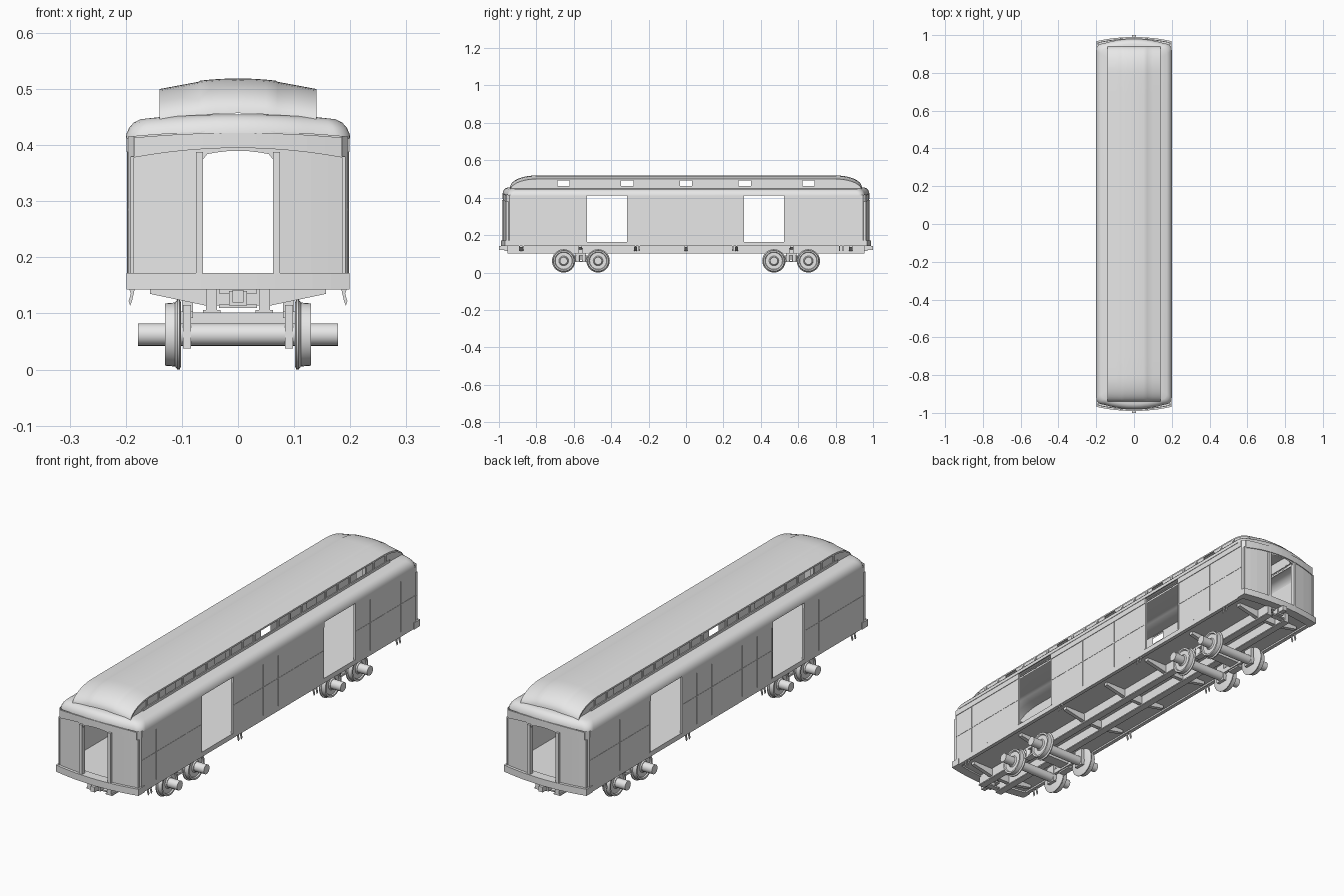
import bpy, bmesh, math
from mathutils import Matrix, Vector

if "Cube" in bpy.data.objects:
    bpy.data.objects.remove(bpy.data.objects["Cube"])

grey = bpy.data.materials.new("plain grey")
grey.diffuse_color = (0.8, 0.8, 0.8, 1)
grey.use_nodes = True
grey.node_tree.nodes["Principled BSDF"].inputs["Base Color"].default_value = grey.diffuse_color


def finish(name, bm, smooth=False):
    me = bpy.data.meshes.new(name)
    bm.to_mesh(me)
    bm.free()
    me.materials.append(grey)
    ob = bpy.data.objects.new(name, me)
    bpy.context.collection.objects.link(ob)
    if smooth:
        bpy.ops.object.select_all(action='DESELECT')
        ob.select_set(True)
        bpy.context.view_layer.objects.active = ob
        bpy.ops.object.shade_smooth_by_angle(angle=math.radians(35))
    return ob


def outward(bm):
    # open sheets: make every face look away from the middle of the car
    bm.normal_update()
    for f in bm.faces:
        c = f.calc_center_median()
        if f.normal.dot(c - Vector((0, max(-.8, min(.8, c.y)), .3))) < 0:
            f.normal_flip()


def sheet(name, us, vs, fn, skip=lambda u, v: False, smooth=False):
    bm = bmesh.new()
    g = [[bm.verts.new(fn(u, v)) for v in vs] for u in us]
    for i in range(len(us) - 1):
        for j in range(len(vs) - 1):
            if not skip((us[i] + us[i + 1]) / 2, (vs[j] + vs[j + 1]) / 2):
                bm.faces.new((g[i][j], g[i + 1][j], g[i + 1][j + 1], g[i][j + 1]))
    outward(bm)
    return finish(name, bm, smooth)


def boxes(name, items):
    # each item: x0, x1, y0, y1, z0, z1
    bm = bmesh.new()
    for a, b, c, d, e, f in items:
        m = Matrix.Translation(((a + b) / 2, (c + d) / 2, (e + f) / 2)) @ Matrix.Diagonal((abs(b - a), abs(d - c), abs(f - e), 1))
        bmesh.ops.create_cube(bm, size=1, matrix=m)
    return finish(name, bm)


def prism(bm, pts, offset):
    lo = [bm.verts.new(p) for p in pts]
    hi = [bm.verts.new(Vector(p) + Vector(offset)) for p in pts]
    bm.faces.new(lo)
    bm.faces.new(hi[::-1])
    for i in range(len(lo)):
        j = (i + 1) % len(lo)
        bm.faces.new((lo[j], lo[i], hi[i], hi[j]))


def lathe_x(name, prof, y, z, n=32):
    bm = bmesh.new()
    rings = [[bm.verts.new((x, y + r * math.cos(2 * math.pi * k / n), z + r * math.sin(2 * math.pi * k / n)))
              for k in range(n)] for x, r in prof]
    for a, b in zip(rings, rings[1:]):
        for k in range(n):
            bm.faces.new((a[k], a[(k + 1) % n], b[(k + 1) % n], b[k]))
    bm.faces.new(rings[0])
    bm.faces.new(rings[-1])
    bmesh.ops.recalc_face_normals(bm, faces=bm.faces)
    return finish(name, bm, True)


def outline(w, c, bow, r):
    q = [(w, 0.0)] + [(w - r + r * math.cos(a * math.pi / 12), c - r + r * math.sin(a * math.pi / 12)) for a in range(7)]
    q += [((w - r) * f, c + bow * (1 - f * f)) for f in (.75, .5, .25, 0)]
    top = q + [(-x, y) for x, y in q[-2::-1]]
    return top + [(-x, -y) for x, y in top[1:-1]]


def y_end(x):
    return .945 if abs(x) > .19 else .958 + .02 * (1 - (x / .19) ** 2)


def bowed_bar(name, s, w, zlo, zhi, y0, y1):
    # solid strip following the bowed end of the car
    bm = bmesh.new()
    xs = [w * (i / 6 - 1) for i in range(13)]
    def base(x):
        return .958 + .02 * (1 - (x / .19) ** 2)
    rows = [[bm.verts.new((x, s * (base(x) + d), z(x))) for d, z in ((y0, zlo), (y1, zlo), (y1, zhi), (y0, zhi))] for x in xs]
    for a, b in zip(rows, rows[1:]):
        for k in range(4):
            bm.faces.new((a[k], a[(k + 1) % 4], b[(k + 1) % 4], b[k]))
    bm.faces.new(rows[0])
    bm.faces.new(rows[-1])
    bmesh.ops.recalc_face_normals(bm, faces=bm.faces)
    return finish(name, bm)


# side walls with two baggage doors each
doors = [(-.53, -.315), (.31, .525)]
sections = [(-.945, -.53), (-.315, .31), (.525, .945)]
for s, side in ((-1, "left"), (1, "right")):
    sheet(side + "_side_wall", [-.945, -.53, -.315, .31, .525, .945], [.145, .163, .415],
          lambda y, z: (s * .196, y, z),
          lambda y, z: z > .163 and any(a < y < b for a, b in doors))
    # panel battens, letterboard and door jambs
    trim = []
    for a, b in sections:
        trim.append((s * .196, s * .1985, a, b, .388, .412))
        trim.append((s * .196, s * .1972, a, b, .284, .287))
        n = round((b - a) / .105)
        trim += [(s * .196, s * .1972, a + (b - a) * k / n - .0012, a + (b - a) * k / n + .0012, .165, .388) for k in range(1, n)]
    for a, b in doors:
        trim += [(s * .188, s * .1975, a - .006, a, .163, .412), (s * .188, s * .1975, b, b + .006, .163, .412)]
    boxes(side + "_wall_trim", trim)

# bowed end walls with an arched doorway
half = [.02, .04, .055, .062, .075, .13, .16, .185, .196]
xs = [-x for x in half[::-1]] + [0] + half
def arch(x):
    return .375 if abs(x) > .06 else .39 - .006 * (x / .055) ** 2
for s, end in ((-1, "front"), (1, "back")):
    sheet(end + "_end_wall", xs, [0, 1, 2],
          lambda x, v: (x, s * y_end(x), (.145, arch(x), .415 + .01 * (1 - (x / .2) ** 2))[v]),
          lambda x, v: v < 1 and abs(x) < .062)
    bowed_bar(end + "_end_sill", s, .199, lambda x: .143, lambda x: .172, -.03, .012)
    bowed_bar(end + "_letterboard", s, .185, lambda x: .378 + .017 * (1 - (x / .185) ** 2),
              lambda x: .412 + .01 * (1 - (x / .2) ** 2), 0, .004)
    boxes(end + "_door_posts", [(q * .062, q * .075, s * .965, s * .985, .163, .388) for q in (-1, 1)]
          + [(q * .185, q * .192, s * .95, s * .962, .172, .38) for q in (-1, 1)])
    boxes(end + "_coupler", [(-.01, .01, s * .95, s, .12, .142), (-.034, .034, s * .93, s * .955, .11, .116),
                             (-.034, .034, s * .93, s * .955, .136, .143), (-.016, .016, s * .94, s * .97, .114, .14)])

# floor
bm = bmesh.new()
prism(bm, [(x, y, .15) for x, y in outline(.194, .945, .02, .012)], (0, 0, .013))
bmesh.ops.recalc_face_normals(bm, faces=bm.faces)
finish("floor", bm)

# lower roof with rolled edge, open beneath the clerestory
bm = bmesh.new()
loops = []
for w, c, bow, r, z in [(.196, .951, .024, .03, .411), (.2, .955, .025, .034, .412), (.199, .954, .025, .034, .42),
                        (.194, .949, .025, .034, .431), (.186, .941, .025, .034, .44), (.174, .929, .024, .03, .445), (.13, .89, .02, .02, .447)]:
    loops.append([bm.verts.new((x, y, z + .01 * max(0, 1 - (x / .185) ** 2) * (1 if z < .446 else .8))) for x, y in outline(w, c, bow, r)])
for a, b in zip(loops, loops[1:]):
    for k in range(len(a)):
        m = (k + 1) % len(a)
        bm.faces.new((a[k], a[m], b[m], b[k]))
outward(bm)
finish("lower_roof", bm, True)

# clerestory roof, curving down at both ends
def edge_z(y):
    t = max(0, (abs(y) - .8) / .14)
    return .438 + .062 * math.sqrt(max(0, 1 - t * t))
curve = [.8 + .14 * math.sin(k * math.pi / 20) for k in range(11)]
wins = [-.655, -.315, 0, .315, .655]
ys = sorted([-y for y in curve] + curve + [w + d for w in wins for d in (-.033, .033)])
def crown(x):
    a = abs(x)
    return .019 - .004 * (a / .067) ** 2 if a <= .0675 else .013 * (.14 - a) / .07
rx = [.0, .03, .05, .067, .07, .1, .14]
sheet("clerestory_roof", [-x for x in rx[:0:-1]] + rx, ys, lambda x, y: (x, y, edge_z(y) + crown(x)), smooth=True)
for s, side in ((-1, "left"), (1, "right")):
    sheet(side + "_clerestory_eave", ys, [0, 1], lambda y, v: (s * .14, y, edge_z(y) - .007 * v))
    sheet(side + "_clerestory_wall", ys, [0, 1, 2, 3],
          lambda y, v: (s * .134, y, min(edge_z(y), (.438, .462, .496, .503)[v])),
          lambda y, v: 1 < v < 2 and any(abs(y - w) < .03 for w in wins))
    posts = [-.82 + .082 * k for k in range(21)]
    boxes(side + "_clerestory_posts", [(s * .133, s * .138, y - .005, y + .005, .445, edge_z(y) - .002)
                                       for y in posts if all(abs(y - w) > .037 for w in wins)]
          + [(s * .133, s * .138, -.85, .85, .447, .46)])

# centre sills as I-beams, cross bearers and floor joists
boxes("centre_sills", [b for q in (-1, 1) for b in (
    (q * .037, q * .057, -.955, .955, .105, .15), (q * .031, q * .062, -.955, .955, .101, .106))])
bearer_y = [-.88, -.565, -.27, 0, .27, .565, .88]
bm = bmesh.new()
for y in bearer_y:
    for q in (-1, 1):
        prism(bm, [(q * x, y - .009, z) for x, z in ((.0, .148), (.157, .148), (.157, .135), (.057, .114), (.0, .114))], (0, .018, 0))
bmesh.ops.recalc_face_normals(bm, faces=bm.faces)
finish("cross_bearers", bm)
boxes("side_sills", [(q * .178, q * .195, -.94, .94, .143, .152) for q in (-1, 1)])

# small hanging hooks below the sides
bm = bmesh.new()
for q in (-1, 1):
    for y in (-.89, -.87, -.27, -.25, .25, .27, .82, .84):
        prism(bm, [(q * x, y - .003, z) for x, z in ((.184, .145), (.194, .145), (.191, .135), (.195, .122), (.192, .114), (.189, .122), (.186, .135))], (0, .006, 0))
bmesh.ops.recalc_face_normals(bm, faces=bm.faces)
finish("side_hooks", bm)

# trucks: axles, flanged wheels, frames and springs
ZC = .0625
wheel = [(.102, .02), (.102, .058), (.104, .0625), (.108, .0625), (.112, .057), (.130, .0555), (.130, .048), (.125, .045), (.125, .026), (.130, .022)]
for s, end in ((-1, "front"), (1, "back")):
    yc = s * .562
    for d in (-.092, .092):
        y = yc + d
        lathe_x(end + "_axle", [(-.178, .02), (.178, .02)], y, ZC, 24)
        for q in (-1, 1):
            lathe_x(end + "_wheel", [(q * x, r) for x, r in wheel], y, ZC)
    parts = [(-.085, .085, yc - .025, yc + .025, .078, .102)]
    for q in (-1, 1):
        parts += [(q * .085, q * .097, yc - .11, yc + .11, .07, .09),
                  (q * .08, q * .11, yc - .032, yc + .032, .055, .062),
                  (q * .08, q * .11, yc - .028, yc + .028, .092, .104),
                  (q * .08, q * .1, yc - .012, yc + .012, .1, .13)]
        parts += [(q * .084, q * .098, yc + d - .022, yc + d + .022, .038, .115) for d in (-.092, .092)]
    boxes(end + "_truck_frame", parts)
    bm = bmesh.new()
    for q in (-1, 1):
        for d in (-.017, .017):
            bmesh.ops.create_cone(bm, cap_ends=True, segments=12, radius1=.011, radius2=.011, depth=.032,
                                  matrix=Matrix.Translation((q * .1, yc + d, .077)))
    finish(end + "_truck_springs", bm, True)
